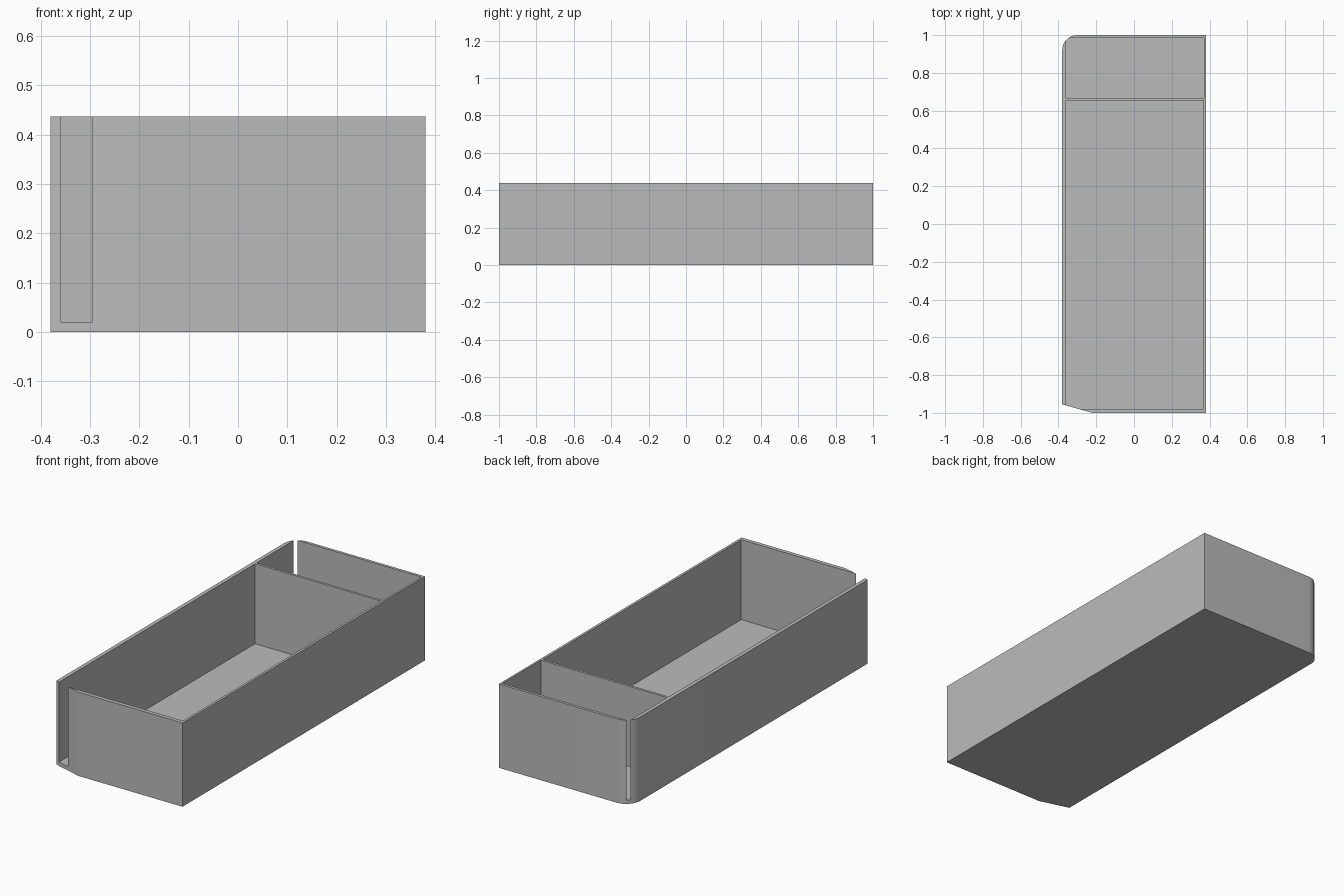
import bpy, bmesh
from math import cos, sin, pi

cube = bpy.data.objects.get("Cube")
if cube:
    bpy.data.objects.remove(cube, do_unlink=True)

HEIGHT, FLOOR = 0.437, 0.02
HALF_X, HALF_Y = 0.38, 1.0
RADIUS = 0.08

grey = bpy.data.materials.new("plain_grey")
grey.use_nodes = True
colour = (0.5, 0.5, 0.5, 1)
grey.diffuse_color = colour
grey.node_tree.nodes["Principled BSDF"].inputs["Base Color"].default_value = colour


def prism(name, outline, z0, z1):
    """Extrude a counter-clockwise outline from z0 to z1."""
    bm = bmesh.new()
    base = bm.faces.new([bm.verts.new((x, y, z0)) for x, y in outline])
    top = bmesh.ops.extrude_face_region(bm, geom=[base])["geom"]
    verts = [v for v in top if isinstance(v, bmesh.types.BMVert)]
    bmesh.ops.translate(bm, verts=verts, vec=(0, 0, z1 - z0))
    bmesh.ops.recalc_face_normals(bm, faces=bm.faces)
    mesh = bpy.data.meshes.new(name)
    bm.to_mesh(mesh)
    bm.free()
    obj = bpy.data.objects.new(name, mesh)
    bpy.context.collection.objects.link(obj)
    mesh.materials.append(grey)
    return obj


def rectangle(x0, x1, y0, y1):
    return [(x0, y0), (x1, y0), (x1, y1), (x0, y1)]


# Tray body: square right side, slanted front corner, rounded back corner
steps = 12
arc = [(-HALF_X + RADIUS + RADIUS * cos(pi / 2 * (1 + i / steps)),
        HALF_Y - RADIUS + RADIUS * sin(pi / 2 * (1 + i / steps)))
       for i in range(steps + 1)]
outline = [(-0.22, -HALF_Y), (HALF_X, -HALF_Y), (HALF_X, HALF_Y)] + arc + [(-HALF_X, -0.955)]
tray = prism("divided_tray", outline, 0, HEIGHT)

# Compartments: square pockets that break through the two shaped corners
pockets = {
    "long_compartment": rectangle(-0.36, 0.367, -0.979, 0.655),
    "short_compartment": rectangle(-0.36, 0.37, 0.668, 0.985),
}
bpy.context.view_layer.objects.active = tray
for name, shape in pockets.items():
    cutter = prism(name, shape, FLOOR, HEIGHT + 0.1)
    cutter.hide_render = True
    cut = tray.modifiers.new(name, "BOOLEAN")
    cut.operation = "DIFFERENCE"
    cut.solver = "EXACT"
    cut.object = cutter
    bpy.ops.object.modifier_apply(modifier=cut.name)
    bpy.data.objects.remove(cutter, do_unlink=True)

# Smooth the rounded corner, keep every other edge crisp
bpy.ops.object.select_all(action="DESELECT")
tray.select_set(True)
bpy.ops.object.shade_smooth_by_angle(angle=0.25)
